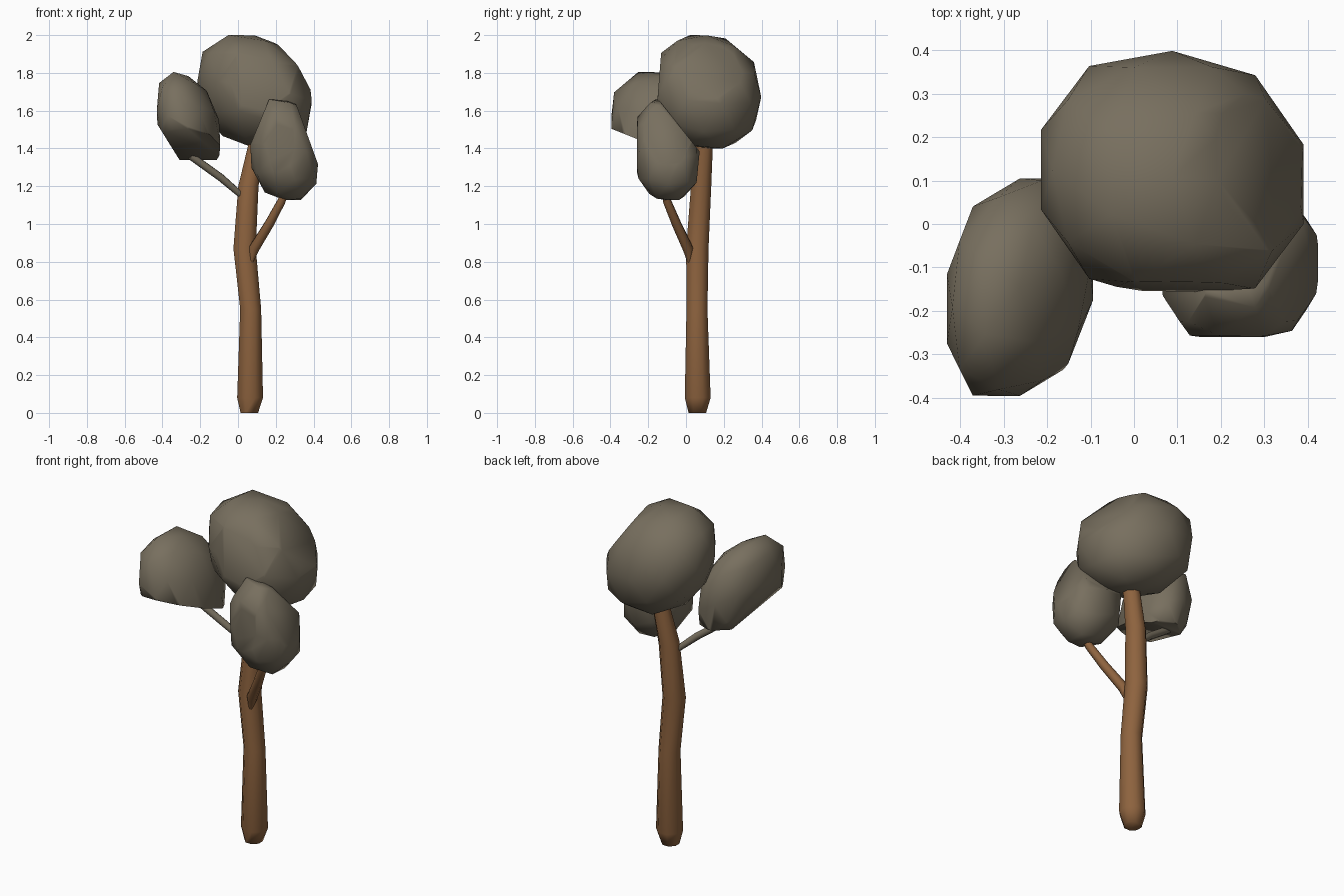
import bpy, bmesh, math
from mathutils import Vector, Matrix

old = bpy.data.objects.get("Cube")
if old:
    bpy.data.objects.remove(old, do_unlink=True)


def material(name, rgb):
    mat = bpy.data.materials.new(name)
    mat.use_nodes = True
    mat.diffuse_color = (*rgb, 1)
    mat.node_tree.nodes["Principled BSDF"].inputs["Base Color"].default_value = (*rgb, 1)
    return mat


bark = material("brown_bark", (0.27, 0.125, 0.049))
leaf = material("grey_leaf", (0.187, 0.16, 0.114))


def finish(name, bm, mat):
    """Turn a bmesh into a smooth-shaded object."""
    bmesh.ops.recalc_face_normals(bm, faces=bm.faces)
    mesh = bpy.data.meshes.new(name)
    bm.to_mesh(mesh)
    bm.free()
    mesh.materials.append(mat)
    obj = bpy.data.objects.new(name, mesh)
    bpy.context.collection.objects.link(obj)
    bpy.ops.object.select_all(action="DESELECT")
    obj.select_set(True)
    bpy.context.view_layer.objects.active = obj
    bpy.ops.object.shade_smooth_by_angle(angle=math.radians(75))


def limb(name, path, mat, sides, level=False):
    """Tapered tube through (x, y, z, radius) stations."""
    bm = bmesh.new()
    pts = [Vector(p[:3]) for p in path]
    rings = []
    for i, p in enumerate(pts):
        along = pts[min(i + 1, len(pts) - 1)] - pts[max(i - 1, 0)]
        turn = Matrix() if level else Vector((0, 0, 1)).rotation_difference(along).to_matrix().to_4x4()
        ring = []
        for k in range(sides):
            a = math.tau * (k + 0.5) / sides
            ring.append(bm.verts.new(p + turn @ Vector((math.cos(a), math.sin(a), 0)) * path[i][3]))
        rings.append(ring)
    for low, high in zip(rings, rings[1:]):
        for k in range(sides):
            n = (k + 1) % sides
            bm.faces.new((low[k], low[n], high[n], high[k]))
    bm.faces.new(rings[0])
    bm.faces.new(rings[-1])
    finish(name, bm, mat)


def clump(name, centre, half, full, leans, cuts):
    """Leaning superellipsoid of given half extents, trimmed by planes."""
    xy, xz, yz = leans
    b = math.sqrt(1 - xy * xy)
    c = (yz - xy * xz) / b
    lean = Matrix(((1, 0, 0), (xy, b, 0), (xz, c, math.sqrt(1 - xz * xz - c * c))))
    bm = bmesh.new()
    bmesh.ops.create_icosphere(bm, subdivisions=2, radius=1)
    for v in bm.verts:
        v.co = lean @ (v.co / sum(abs(n) ** full for n in v.co) ** (1 / full))
    reach = [max(abs(v.co[i]) for v in bm.verts) for i in range(3)]
    for v in bm.verts:
        v.co = Vector([centre[i] + v.co[i] * half[i] / reach[i] for i in range(3)])
    for point, normal in cuts:
        geom = bm.verts[:] + bm.edges[:] + bm.faces[:]
        cut = bmesh.ops.bisect_plane(bm, geom=geom, plane_co=point, plane_no=normal, clear_outer=True)
        rim = [e for e in cut["geom_cut"] if isinstance(e, bmesh.types.BMEdge)]
        if rim:
            bmesh.ops.contextual_create(bm, geom=rim)
    finish(name, bm, leaf)


# Trunk and the two side branches
limb("trunk", [(.06, .06, 0, .05), (.064, .062, .08, .074), (.067, .058, .55, .06),
               (.035, .06, .87, .064), (.055, .08, 1.2, .058), (.105, .1, 1.45, .047)],
     bark, 8, level=True)
limb("left_branch", [(.068, .018, .79, .008), (.085, .01, .87, .029), (.165, -.05, 1, .026),
                     (.23, -.1, 1.12, .023), (.265, -.12, 1.22, .02)], bark, 8)
limb("right_branch", [(.02, .06, 1.15, .017), (-.09, .02, 1.245, .021),
                      (-.25, -.02, 1.36, .021)], leaf, 8)

# Foliage clumps
clump("top_foliage", (.088, .108, 1.7), (.302, .29, .3), 2.3, (-.06, -.18, -.08),
      [((0, -.14, 1.8), (0, -1, .08)), ((.31, .1, 1.795), (.8, .18, .57))])
clump("right_foliage", (-.262, -.145, 1.51), (.168, .25, .295), 2.6, (.2, -.32, -.08),
      [((0, -.385, 1.5), (0, -.4, -1)), ((0, 0, 1.34), (0, 0, -1)),
       ((-.36, 0, 1.42), (-.85, 0, -.53))])
clump("left_foliage", (.246, -.1, 1.393), (.181, .172, .267), 2.7, (.05, -.12, -.05),
      [((0, -.26, 1.4), (0, -1, 0)), ((.35, 0, 1.52), (.94, 0, .34)),
       ((.115, 0, 1.54), (-.92, 0, .38)), ((0, -.02, 1.5), (0, .78, .62))])
